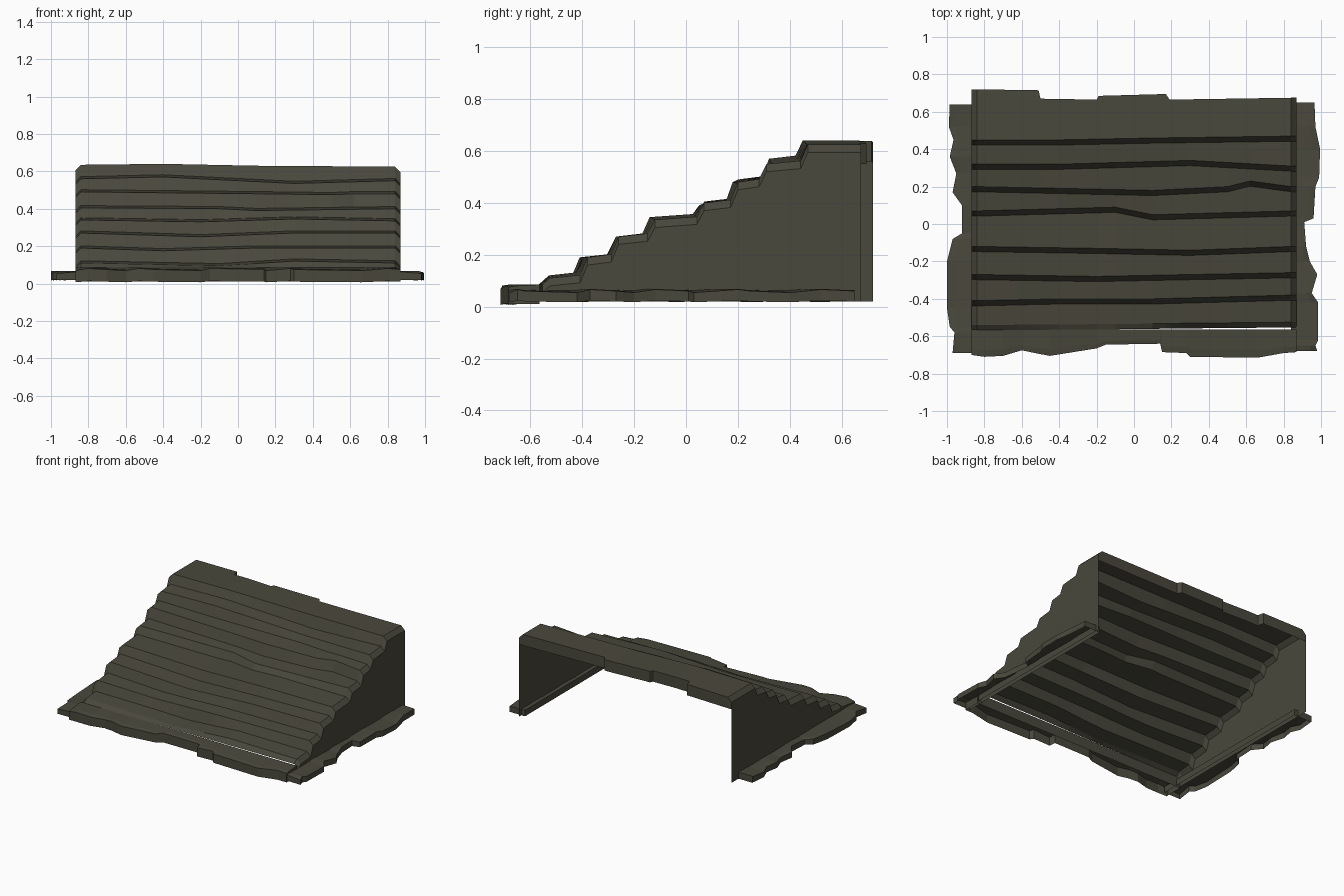
import bpy

cube = bpy.data.objects.get("Cube")
if cube:
    bpy.data.objects.remove(cube, do_unlink=True)

stone = bpy.data.materials.new("dark_olive_stone")
stone.use_nodes = True
colour = (0.068, 0.065, 0.046, 1)
stone.diffuse_color = colour
bsdf = stone.node_tree.nodes["Principled BSDF"]
bsdf.inputs["Base Color"].default_value = colour
bsdf.inputs["Roughness"].default_value = 0.9


def lerp_path(path, x, k):
    """Value k of a path of points sorted by x, read at x."""
    if x <= path[0][0]:
        return path[0][k]
    for a, b in zip(path, path[1:]):
        if x <= b[0]:
            return a[k] + (b[k] - a[k]) * (x - a[0]) / (b[0] - a[0])
    return path[-1][k]


def grid_object(name, rows):
    """Flat-shaded sheet through equally long rows of points, in hundredths."""
    width = len(rows[0])
    verts = [tuple(c / 100 for c in point) for row in rows for point in row]
    faces = []
    for r in range(len(rows) - 1):
        for c in range(width - 1):
            i = r * width + c
            faces.append((i, i + 1, i + width + 1, i + width))
    mesh = bpy.data.meshes.new(name)
    mesh.from_pydata(verts, [], faces)
    mesh.materials.append(stone)
    mesh.update()
    obj = bpy.data.objects.new(name, mesh)
    bpy.context.collection.objects.link(obj)
    return obj


# Worn step noses from bottom to top: x, y, z
noses = [
    [(-84, -54, 11), (-10, -53.5, 9.5), (30, -53, 12), (84, -52.5, 11)],
    [(-84, -41, 19), (-40, -40, 17.5), (10, -40, 19), (84, -38, 19)],
    [(-84, -27, 27), (-20, -28, 25), (30, -27, 27), (84, -26, 27)],
    [(-84, -12, 34), (-20, -13, 33), (30, -14, 34.5), (84, -12, 33.5)],
    [(-84, 7, 40.5), (-10, 9, 40), (10, 5, 39), (84, 7, 40)],
    [(-84, 20, 49), (10, 18, 48), (50, 20, 47.5), (62, 23, 48), (84, 20, 48)],
    [(-84, 32, 56), (-40, 32, 57), (30, 34, 53.5), (84, 31, 55)],
    [(-84, 45, 63.5), (-40, 45, 64), (10, 46, 63), (84, 47, 62.5)],
]
back_edge = [(-84, 72), (-51, 71.5), (-50, 67), (-20, 66.5), (-19, 68.5),
             (17, 69.5), (19, 66.5), (84, 67.5)]
columns = [-87, -84, -62, -51, -50, -40, -20, -19, -10, 10, 17, 19,
           30, 50, 62, 84, 87]


def drop(x):
    """Chamfer along both ends of the steps."""
    return 3 if abs(x) > 84 else 0


# Stair surface: foot and nose of each riser, then the back lip
rows = []
below = None
for nose in noses:
    foot, top = [], []
    for x in columns:
        y, z = lerp_path(nose, x, 1), lerp_path(nose, x, 2)
        foot_z = lerp_path(below, x, 2) + 1.2 if below else 8.5
        foot.append((x, y - 2.8, foot_z - drop(x)))
        top.append((x, y, z - drop(x)))
    rows += [foot, top]
    below = nose
back = [(x, lerp_path(back_edge, x, 1), lerp_path(below, x, 2) - drop(x))
        for x in columns]
rows.append(back)
lip = [(x, y, z - 8 + drop(x)) for x, y, z in back]
grid_object("steps", rows + [lip])

# Side panels hang from the ends of the steps
for name, end in (("right_panel", 0), ("left_panel", -1)):
    edge = [row[end] for row in rows]
    grid_object(name, [edge, [(x, y, 2) for x, y, z in edge]])


# Ragged base slabs, open underneath
def slab(name, outline, inner, low, inner_high, outer_high):
    """Inner wall, sloping top and outer wall following the ragged outline."""
    n = len(outline)
    inside = [inner(*p) for p in outline]
    wobble = [0.6 * (i * 5 % 3 - 1) for i in range(n)]
    sheet = [
        [(x, y, low) for x, y in inside],
        [(x, y, inner_high) for x, y in inside],
        [((x + 3 * u) / 4, (y + 3 * v) / 4, (inner_high + outer_high) / 2 + w)
         for (x, y), (u, v), w in zip(inside, outline, wobble)],
        [(x, y, outer_high + w) for (x, y), w in zip(outline, wobble)],
        [(x, y, low + w / 2) for (x, y), w in zip(outline, wobble)],
    ]
    grid_object(name, sheet)
    # End caps
    for side, i in (("start", 0), ("finish", -1)):
        grid_object(name + "_" + side + "_cap",
                    [[sheet[1][i], sheet[2][i], sheet[3][i]],
                     [(*p[i][:2], low) for p in sheet[1:4]]])


left_outline = [(98, -68), (97, -65), (98.5, -62), (98.5, -42), (95, -37),
                (98, -27), (94, -20), (92, -12), (91, 1), (96, 3),
                (97, 20), (99, 25), (99.5, 40), (97, 52), (96.5, 65)]
right_outline = [(-97, -69), (-96, -58), (-98.5, -55), (-100, -45),
                 (-100, -20), (-97, -8), (-92, -5), (-92, 10), (-97, 17),
                 (-95, 27), (-98.5, 36), (-96.5, 45), (-99, 52), (-98.5, 64)]
front_outline = [(-87, -70), (-80, -71), (-70, -70.5), (-60, -67.5),
                 (-53, -69), (-45, -70.5), (-20, -66.5), (-15, -64.5),
                 (14, -64), (15, -68.5), (28, -69), (30, -71), (66, -71.5),
                 (80, -69), (87, -68.5)]
slab("left_base", left_outline, lambda x, y: (84, y), 2, 6.5, 6)
slab("right_base", right_outline, lambda x, y: (-84, y), 2, 6.5, 6)
slab("front_base", front_outline, lambda x, y: (x, -56.5), 1, 8.5, 7.5)
